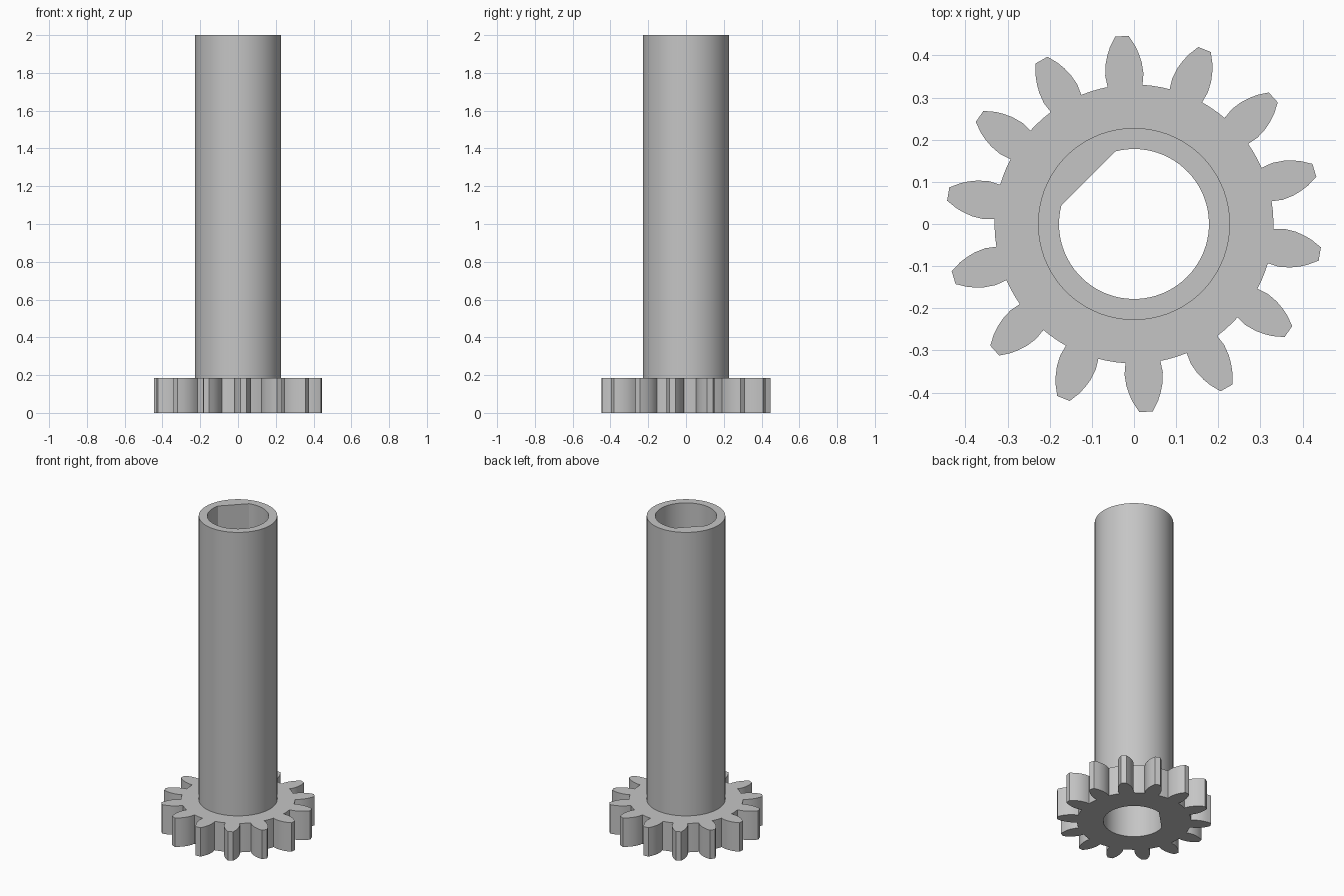
import bpy, bmesh
from math import sin, cos, radians, pi, acos

TEETH = 14
PHASE = 93.7             # direction of the first tooth, degrees
ROOT, GEAR_H, TOP = 0.331, 0.185, 2.0
HUB_R, BORE_R, FLAT = 0.228, 0.178, 0.153

if "Cube" in bpy.data.objects:
    bpy.data.objects.remove(bpy.data.objects["Cube"])

steel = bpy.data.materials.new("light grey")
steel.use_nodes = True
grey = (0.56, 0.56, 0.56, 1)
steel.diffuse_color = grey
steel.node_tree.nodes["Principled BSDF"].inputs["Base Color"].default_value = grey


def polar(r, deg):
    return (r * cos(radians(deg)), r * sin(radians(deg)))


def gear_outline():
    # (radius, half angle) up one flank of a tooth
    flank = [(ROOT, 7.2), (0.358, 7.3), (0.385, 6.4), (0.405, 5.3),
             (0.423, 4.1), (0.447, 2.05)]
    pitch = 360 / TEETH
    pts = []
    for i in range(TEETH):
        a = PHASE + i * pitch
        pts += [polar(r, a - h) for r, h in flank]
        pts += [polar(r, a + h) for r, h in reversed(flank)]
        pts += [polar(ROOT, a + pitch / 2 + d) for d in (-2, 2)]
    return pts


def circle(r, n=72):
    return [polar(r, 360 * i / n) for i in range(n)]


def d_bore(n=64):
    # round hole with a flat facing the back right corner
    half = acos(FLAT / BORE_R) * 180 / pi
    start, sweep = 135 + half, 360 - 2 * half
    return [polar(BORE_R, start + sweep * i / n) for i in range(n + 1)]


def wall(bm, loop, z0, z1, inward=False):
    low = [bm.verts.new((x, y, z0)) for x, y in loop]
    high = [bm.verts.new((x, y, z1)) for x, y in loop]
    for i in range(len(loop)):
        j = (i + 1) % len(loop)
        face = [low[i], low[j], high[j], high[i]]
        bm.faces.new(face[::-1] if inward else face)


def ring_cap(bm, outer, inner, z, up):
    edges = []
    for loop in (outer, inner):
        vs = [bm.verts.new((x, y, z)) for x, y in loop]
        edges += [bm.edges.new((vs[i - 1], vs[i])) for i in range(len(vs))]
    filled = bmesh.ops.triangle_fill(bm, edges=edges, use_beauty=True)["geom"]
    for f in filled:
        if isinstance(f, bmesh.types.BMFace):
            f.normal_update()
            if (f.normal.z > 0) != up:
                f.normal_flip()


def finish(bm, name):
    bmesh.ops.remove_doubles(bm, verts=bm.verts, dist=0.00001)
    mesh = bpy.data.meshes.new(name)
    bm.to_mesh(mesh)
    bm.free()
    mesh.materials.append(steel)
    obj = bpy.data.objects.new(name, mesh)
    bpy.context.collection.objects.link(obj)
    bpy.ops.object.select_all(action='DESELECT')
    obj.select_set(True)
    bpy.context.view_layer.objects.active = obj
    bpy.ops.object.shade_smooth_by_angle(angle=radians(25))


teeth, hub, bore = gear_outline(), circle(HUB_R), d_bore()

# Toothed wheel at the foot
bm = bmesh.new()
wall(bm, teeth, 0, GEAR_H)
ring_cap(bm, teeth, bore, 0, up=False)
ring_cap(bm, teeth, hub, GEAR_H, up=True)
finish(bm, "gear_wheel")

# Hollow shaft, with the bore running right through
bm = bmesh.new()
wall(bm, hub, GEAR_H, TOP)
wall(bm, bore, 0, TOP, inward=True)
ring_cap(bm, hub, bore, TOP, up=True)
finish(bm, "hollow_shaft")
